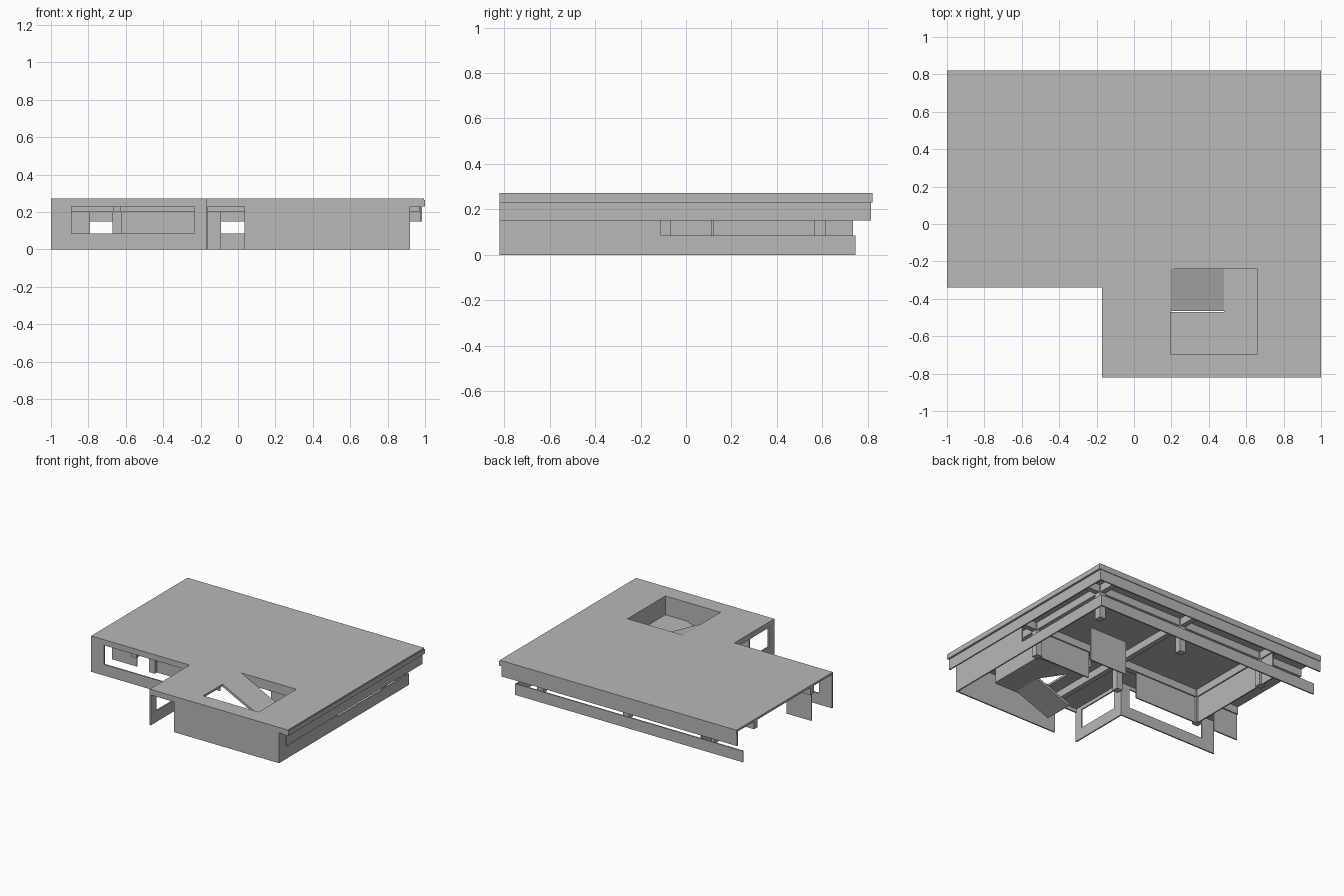
import bpy
import bmesh
from mathutils import Vector

cube = bpy.data.objects.get("Cube")
if cube:
    bpy.data.objects.remove(cube, do_unlink=True)

concrete = bpy.data.materials.new("concrete grey")
concrete.use_nodes = True
GREY = (0.48, 0.48, 0.48, 1)
concrete.diffuse_color = GREY
concrete.node_tree.nodes["Principled BSDF"].inputs["Base Color"].default_value = GREY


def finish(name, bm):
    bmesh.ops.recalc_face_normals(bm, faces=bm.faces)
    mesh = bpy.data.meshes.new(name)
    bm.to_mesh(mesh)
    bm.free()
    mesh.materials.append(concrete)
    obj = bpy.data.objects.new(name, mesh)
    bpy.context.collection.objects.link(obj)
    return obj


def prism(name, profile, shift):
    """Closed solid: a flat outline swept along a vector."""
    bm = bmesh.new()
    face = bm.faces.new([bm.verts.new(p) for p in profile])
    swept = bmesh.ops.extrude_face_region(bm, geom=[face], use_keep_orig=True)
    moved = [g for g in swept["geom"] if isinstance(g, bmesh.types.BMVert)]
    bmesh.ops.translate(bm, verts=moved, vec=Vector(shift))
    return finish(name, bm)


def box(name, x, y, z):
    outline = [(x[0], y[0], z[0]), (x[1], y[0], z[0]), (x[1], y[1], z[0]), (x[0], y[1], z[0])]
    return prism(name, outline, (0, 0, z[1] - z[0]))


T = 0.01                       # thickness of walls and panels
TOP, UNDER = 0.273, 0.257      # roof slab
LIP, HEAD, SILL = 0.23, 0.15, 0.085
LEFT, RIGHT, FRONT, BACK = -1, 0.995, -0.82, 0.82
NOTCH_X, NOTCH_Y = -0.17, -0.34
HX, HY = (0.195, 0.66), (-0.695, -0.24)   # stair opening
WALL_X, WALL_Y = 0.92, 0.745              # recessed outer walls
GX, GY = (-0.645, 0.075, 0.8), (-0.09, 0.59)   # column grid

# Roof slab in strips around the stair opening
slab = (UNDER, TOP)
box("slab_main", (LEFT, RIGHT), (NOTCH_Y, BACK), slab).name = "roof_slab"
bpy.data.objects.remove(bpy.data.objects["roof_slab"], do_unlink=True)
box("slab_back", (LEFT, RIGHT), (HY[1], BACK), slab)
box("slab_wing", (LEFT, NOTCH_X), (NOTCH_Y, HY[1]), slab)
box("slab_left_of_stair", (NOTCH_X, HX[0]), (FRONT, HY[1]), slab)
box("slab_right_of_stair", (HX[1], RIGHT), (FRONT, HY[1]), slab)
box("slab_front", HX, (FRONT, HY[0]), slab)

# Lip hanging from the slab edge
lip = (LIP, UNDER + 0.008)
box("lip_back", (LEFT, RIGHT), (BACK - T, BACK), lip)
box("lip_right", (RIGHT - T, RIGHT + 0.005), (FRONT, BACK), lip)
box("lip_front", (NOTCH_X, RIGHT), (FRONT, FRONT + T), lip)
box("lip_notch_side", (NOTCH_X, NOTCH_X + T), (FRONT, NOTCH_Y), lip)
box("lip_wing_front", (LEFT, NOTCH_X), (NOTCH_Y, NOTCH_Y + T), lip)

# Fascia panels on the back and right
box("fascia_back", (LEFT, 0.985), (0.805, 0.815), (HEAD, UNDER))
box("fascia_right", (0.975, 0.985), (FRONT, 0.815), (HEAD, UNDER))

# Outer walls with a long window band
box("parapet_back", (LEFT, WALL_X), (WALL_Y - T, WALL_Y), (0, SILL))
box("parapet_right", (WALL_X - T, WALL_X), (-0.11, WALL_Y), (0, SILL))
box("wall_right", (WALL_X - T, WALL_X), (FRONT, -0.11), (0, UNDER))
box("wall_front", (0.035, WALL_X), (FRONT, FRONT + T), (0, UNDER))


def window_wall(name, along_x, a, b, hole, at):
    """Thin wall with one wide opening, made of two bars and two posts."""
    parts = {"sill": (a, b, 0, SILL), "head": (a, b, LIP, UNDER),
             "post_start": (a, hole[0], SILL, LIP), "post_end": (hole[1], b, SILL, LIP)}
    for part, (s, e, low, high) in parts.items():
        x, y = ((s, e), (at, at + T)) if along_x else ((at, at + T), (s, e))
        box(f"{name}_{part}", x, y, (low, high))


window_wall("wing_front", True, LEFT, NOTCH_X + T, (-0.89, -0.235), NOTCH_Y)
window_wall("notch_side", False, FRONT, NOTCH_Y, (-0.755, -0.405), NOTCH_X)

# Columns and the beam grid
for i, x in enumerate(GX):
    for j, y in enumerate(GY):
        box(f"column_{i}_{j}", (x - 0.025, x + 0.025), (y - 0.025, y + 0.025), (0, UNDER))
    start = NOTCH_Y if x < NOTCH_X else FRONT
    if HX[0] < x < HX[1]:
        start = HY[1]
    box(f"cross_beam_{i}", (x - 0.02, x + 0.02), (start + T, BACK - 0.02), (0.2, UNDER + 0.005))
for j, y in enumerate(GY):
    box(f"long_beam_{j}", (LEFT, 0.97), (y - 0.02, y + 0.02), (0.2, UNDER + 0.005))

# Inner partitions
y0 = GY[0]
inner = (0, UNDER)
box("partition_wing", (LEFT, -0.79), (y0, y0 + T), inner)
box("partition_middle", (GX[0], -0.09), (y0, y0 + T), inner)
box("partition_stair", (0.34, GX[2]), (y0, y0 + T), inner)
box("partition_side", (GX[0], GX[0] + T), (y0, WALL_Y - T), inner)
box("partition_back_room", (0.175, 0.49), (0.11, 0.11 + T), inner)

# Half-turn stair: two ramps and a landing
mid_x, mid_y, mid_z, thick = 0.48, -0.465, 0.13, 0.02
width = (0, HY[1] - mid_y, 0)
prism("stair_upper_ramp",
      [(HX[0], mid_y, TOP), (mid_x, mid_y, mid_z), (mid_x, mid_y, mid_z - thick),
       (HX[0], mid_y, TOP - thick)], width)
prism("stair_lower_ramp",
      [(HX[0], HY[0], thick), (mid_x, HY[0], mid_z), (mid_x, HY[0], mid_z - thick),
       (HX[0], HY[0], 0)], width)
box("stair_landing", (mid_x, HX[1]), HY, (mid_z - thick, mid_z))

# Walls lining the stair opening
box("stair_lining_front", HX, (HY[0] - T, HY[0]), (mid_z - thick, UNDER))
box("stair_lining_right", (HX[1], HX[1] + T), HY, (mid_z - thick, UNDER))
box("stair_lining_back", HX, (HY[1], HY[1] + T), (0.2, UNDER))
